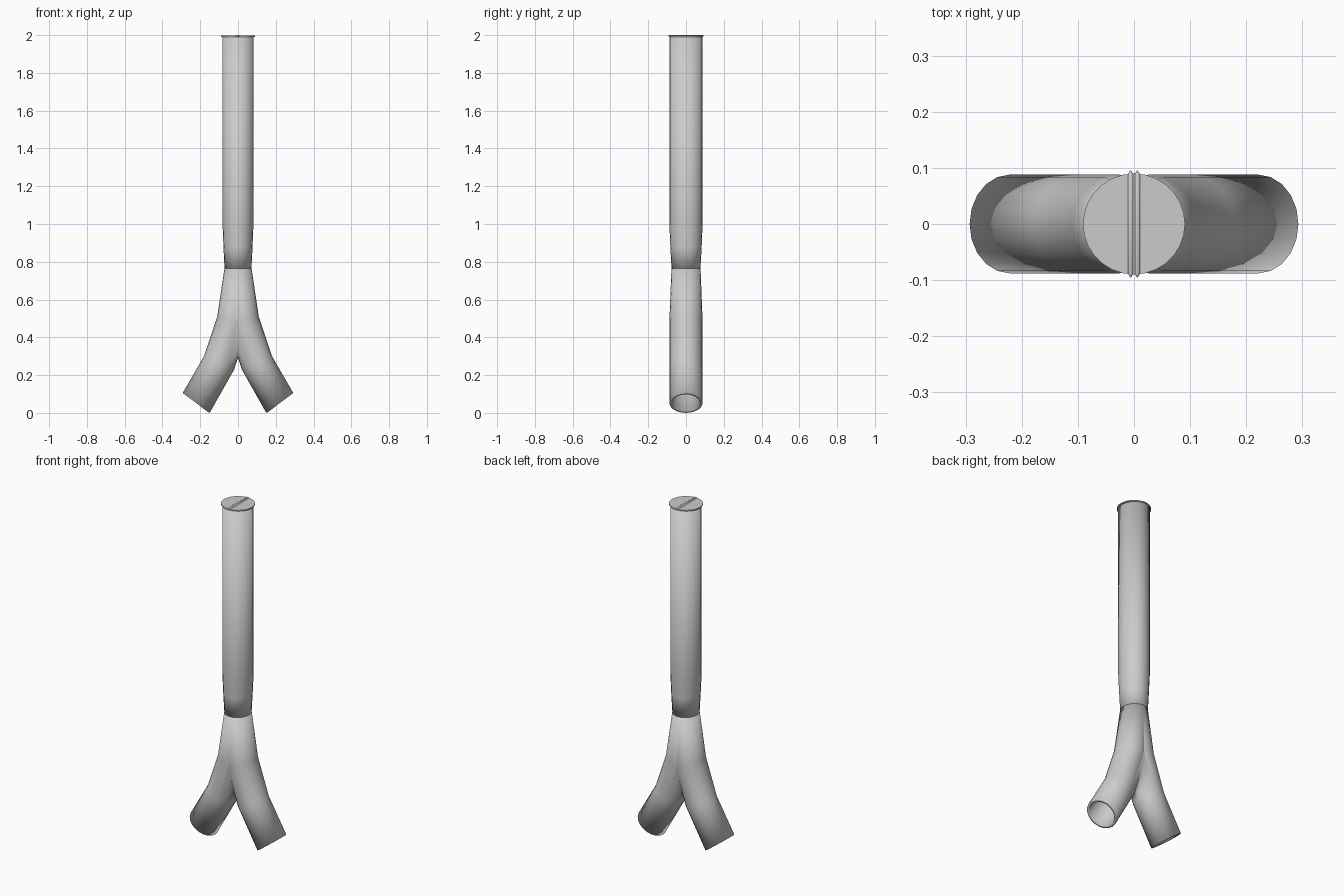
import bpy, bmesh
from math import cos, sin, pi
from mathutils import Vector

if "Cube" in bpy.data.objects:
    bpy.data.objects.remove(bpy.data.objects["Cube"])

SIDES = 20


def loft(name, rings, caps=False, sides=SIDES, angle=0.7):
    """Rings: (centre, in-plane axis u, radius along u, radius along v, axis v)."""
    bm = bmesh.new()
    loops = []
    for c, u, ru, rv, v in rings:
        loops.append([bm.verts.new(Vector(c) + Vector(u) * ru * cos(2 * pi * i / sides)
                                   + Vector(v) * rv * sin(2 * pi * i / sides))
                      for i in range(sides)])
    for a, b in zip(loops, loops[1:]):
        for i in range(sides):
            j = (i + 1) % sides
            bm.faces.new((a[i], a[j], b[j], b[i]))
    if caps:
        bm.faces.new(loops[0])
        bm.faces.new(loops[-1])
    bmesh.ops.recalc_face_normals(bm, faces=bm.faces)
    me = bpy.data.meshes.new(name)
    bm.to_mesh(me)
    bm.free()
    ob = bpy.data.objects.new(name, me)
    bpy.context.collection.objects.link(ob)
    bpy.ops.object.select_all(action='DESELECT')
    ob.select_set(True)
    bpy.context.view_layer.objects.active = ob
    bpy.ops.object.shade_smooth_by_angle(angle=angle)
    return ob


def hollow(ob, thickness=0.014):
    mod = ob.modifiers.new("wall", 'SOLIDIFY')
    mod.thickness = thickness
    mod.offset = -1


X, Y = (1, 0, 0), (0, 1, 0)

# Upper tube, narrowing to the waist
tube = [(0.755, 0.071, 0.076), (0.88, 0.077, 0.083), (1.0, 0.082, 0.088), (1.993, 0.082, 0.088)]
hollow(loft("main_tube", [((0, 0, z), X, rx, ry, Y) for z, rx, ry in tube]))

# Forked lower branches: outer and inner edge points, half depth
branch = [((0.072, 0.765), (-0.072, 0.765), 0.077),
          ((0.110, 0.510), (-0.055, 0.465), 0.088),
          ((0.180, 0.300), (0.020, 0.230), 0.088),
          ((0.293, 0.105), (0.150, 0.000), 0.088)]
rings = []
for o, n, ry in branch:
    o, n = Vector((o[0], 0, o[1])), Vector((n[0], 0, n[1]))
    d = o - n
    rings.append(((o + n) / 2, d.normalized(), d.length / 2, ry, Y))
fork = loft("branches", rings)
hollow(fork)
mir = fork.modifiers.new("mirror", 'MIRROR')
mir.use_axis[0] = True
mir.use_bisect_axis[0] = True

# Flat round lid
loft("lid", [((0, 0, z), X, 0.091, 0.09, Y) for z in (1.991, 1.997)], caps=True, sides=28)

# Two thin lips across the lid
for side, label in ((-1, "left"), (1, "right")):
    lip = [(-0.095, 0.001), (-0.088, 0.005), (0.088, 0.005), (0.095, 0.001)]
    loft("lip_" + label, [((side * 0.006, y, 1.996), X, r, r * 0.8, (0, 0, 1)) for y, r in lip],
         caps=True, sides=10)
